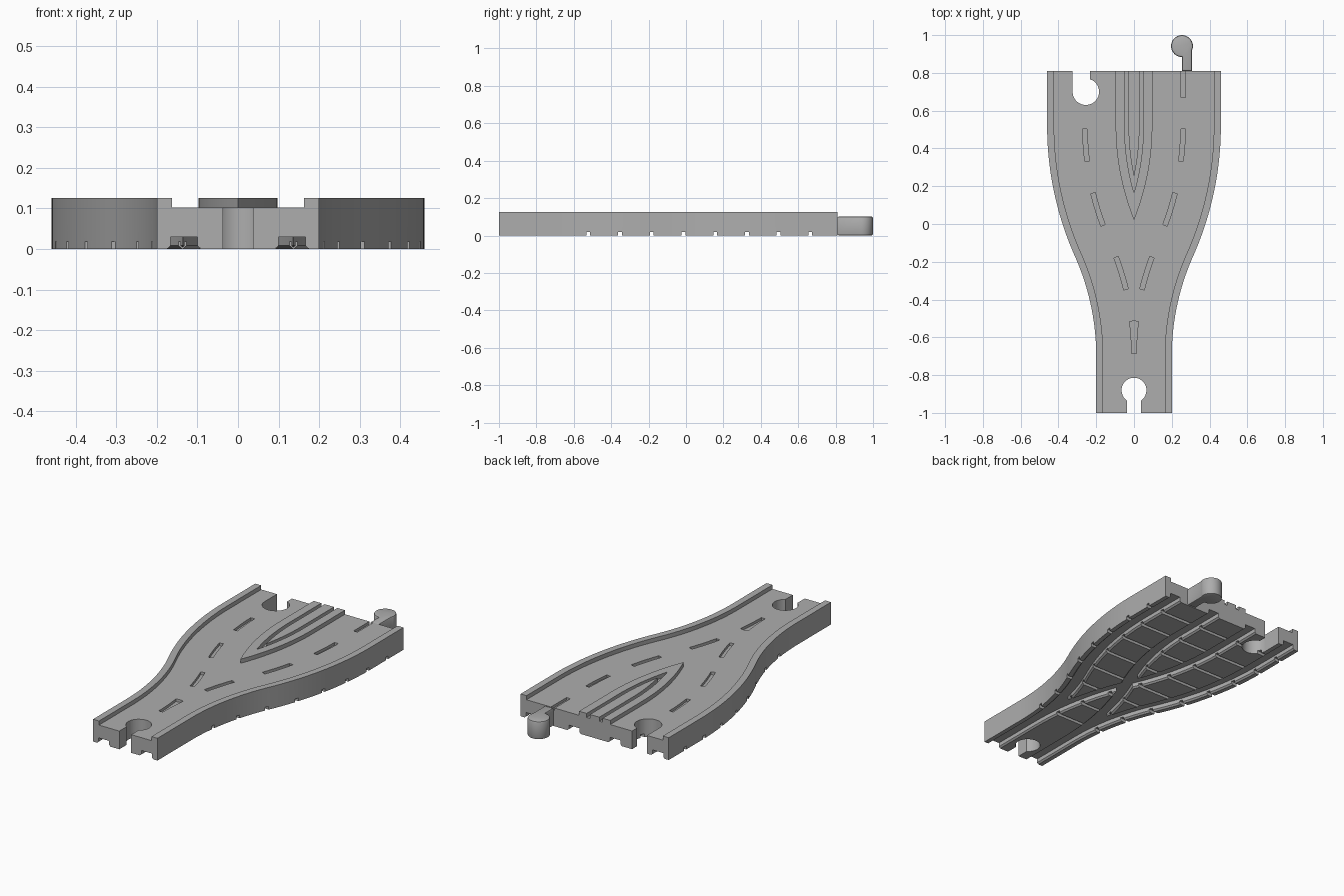
import bpy, bmesh, math

if "Cube" in bpy.data.objects:
    bpy.data.objects.remove(bpy.data.objects["Cube"])

HEIGHT, ROAD, BACK = 0.125, 0.102, 0.81
BEND_START, BEND_END, SHIFT = -0.7, 0.52, 0.26
MID = (BEND_START + BEND_END) / 2
RADIUS = ((SHIFT / 2) ** 2 + (MID - BEND_START) ** 2) / SHIFT

grey = bpy.data.materials.new("light_grey")
grey.use_nodes = True
COLOUR = (0.42, 0.42, 0.42, 1)
grey.diffuse_color = COLOUR
grey.node_tree.nodes["Principled BSDF"].inputs["Base Color"].default_value = COLOUR


# Centre line of the branch: straight, S-bend of two arcs, straight
def branch_point(y, offset=0.0):
    if y < MID:
        d = max(y - BEND_START, 0)
        x = RADIUS - math.sqrt(RADIUS ** 2 - d * d)
    else:
        d = max(BEND_END - y, 0)
        x = SHIFT - RADIUS + math.sqrt(RADIUS ** 2 - d * d)
    angle = math.asin(d / RADIUS)
    return x + offset * math.cos(angle), y - offset * math.sin(angle)


def stations(y0, y1, step=0.035):
    n = max(2, math.ceil((y1 - y0) / step))
    ys = [y0 + (y1 - y0) * i / n for i in range(n + 1)]
    return sorted(set(ys + [y for y in (BEND_START, BEND_END) if y0 < y < y1]))


def finish(name, bm):
    bmesh.ops.recalc_face_normals(bm, faces=bm.faces)
    mesh = bpy.data.meshes.new(name)
    bm.to_mesh(mesh)
    bm.free()
    mesh.materials.append(grey)
    obj = bpy.data.objects.new(name, mesh)
    bpy.context.collection.objects.link(obj)
    return obj


def prism(name, outline, z0, z1, bevel=0):
    bm = bmesh.new()
    face = bm.faces.new([bm.verts.new((x, y, z0)) for x, y in outline])
    out = bmesh.ops.extrude_face_region(bm, geom=[face])
    for v in out["geom"]:
        if isinstance(v, bmesh.types.BMVert):
            v.co.z = z1
    if bevel:
        bmesh.ops.recalc_face_normals(bm, faces=bm.faces)
        rims = [e for e in bm.edges if abs(e.verts[0].co.z - e.verts[1].co.z) < 1e-5]
        bmesh.ops.bevel(bm, geom=rims, offset=bevel, segments=2, profile=0.5, affect='EDGES')
    return finish(name, bm)


# Sweep a cross-section of (offset, height) points along one branch
def sweep(name, section, side, y0, y1):
    bm = bmesh.new()
    rings = []
    for y in stations(y0, y1):
        ring = []
        for offset, z in section:
            px, py = branch_point(y, offset)
            ring.append(bm.verts.new((side * px, py, z)))
        rings.append(ring)
    m = len(section)
    for a, b in zip(rings, rings[1:]):
        for i in range(m):
            j = (i + 1) % m
            bm.faces.new((a[i], a[j], b[j], b[i]))
    bm.faces.new(rings[0])
    bm.faces.new(rings[-1])
    return finish(name, bm)


def band(lo, hi, z0, z1):
    return [(lo, z0), (hi, z0), (hi, z1), (lo, z1)]


def arc(cx, cy, r, a0, a1, n=28):
    return [(cx + r * math.cos(math.radians(a0 + (a1 - a0) * i / n)),
             cy + r * math.sin(math.radians(a0 + (a1 - a0) * i / n))) for i in range(n + 1)]


# V-shaped line from the back edge to its tip on the middle axis
def island_line(offset):
    pts = [branch_point(y, -offset) for y in reversed(stations(-0.1, 0.9, 0.02))]
    side = [p for p in pts if p[0] > 0.001]
    (x0, y0), (x1, y1) = side[-1], pts[len(side)]
    tip = (0, y0 + (y1 - y0) * x0 / (x0 - x1))
    return side + [tip] + [(-x, y) for x, y in reversed(side)]


# Track body
edge = [branch_point(y, 0.2) for y in stations(-1, BACK)]
body = prism("track_body", edge + [(-x, y) for x, y in reversed(edge)], 0, HEIGHT)
cutters = []

# Road beds, leaving the kerbs and the island
for side in (1, -1):
    cutters.append(sweep("road_cutter", band(-0.163, 0.163, ROAD, 0.2), side, -1.1, 0.9))

# Groove inside the island
outer, inner = island_line(0.21), island_line(0.231)
cutters.append(prism("island_cutter", outer + inner[::-1], ROAD, 0.2))

# Dashed centre lines
for side in (1, -1):
    for i in range(5):
        start = -0.685 + i * 0.339
        length = 0.17 if i < 4 else 0.15
        cutters.append(sweep("dash_cutter", band(-0.012, 0.012, ROAD - 0.015, 0.2),
                             side, start, start + length))

# Wheel grooves with chamfered mouths under each branch
for side in (1, -1):
    for c in (-0.133, 0.133):
        half = [(0.042, -0.05), (0.042, 0), (0.033, 0.008), (0.033, 0.03)]
        section = [(c + x, z) for x, z in half] + [(c - x, z) for x, z in reversed(half)]
        cutters.append(sweep("wheel_cutter", section, side, -1.1, 0.9))

# Cross notches under the track
for i in range(8):
    y = -0.522 + i * 0.1695
    cutters.append(prism("notch_cutter", [(-0.6, y - 0.01), (0.6, y - 0.01),
                                          (0.6, y + 0.01), (-0.6, y + 0.01)], -0.05, 0.018))

# Sockets at the front and back
front = arc(0, -0.88, 0.066, -56, 236) + [(-0.037, -1.1), (0.037, -1.1)]
back = arc(-0.255, 0.7, 0.07, -288, 0) + [(-0.325, 0.9), (-0.233, 0.9)]
back = arc(-0.255, 0.7, 0.07, 180, 431) + [(-0.233, 0.9), (-0.325, 0.9)]
for outline in (front, back):
    cutters.append(prism("socket_cutter", outline, -0.1, 0.3))

bpy.context.view_layer.objects.active = body
for cutter in cutters:
    cutter.hide_render = True
    mod = body.modifiers.new("cut", 'BOOLEAN')
    mod.operation, mod.solver, mod.object = 'DIFFERENCE', 'EXACT', cutter
    bpy.ops.object.modifier_apply(modifier=mod.name)
    bpy.data.objects.remove(cutter)

# Connector peg at the back
peg_outline = arc(0.254, 0.942, 0.058, -24, 270) + [(0.254, BACK), (0.307, BACK)]
peg = prism("connector_peg", peg_outline, 0.0, ROAD, 0.009)

bpy.ops.object.select_all(action='DESELECT')
for obj in (body, peg):
    obj.select_set(True)
bpy.ops.object.shade_smooth_by_angle(angle=math.radians(30))
